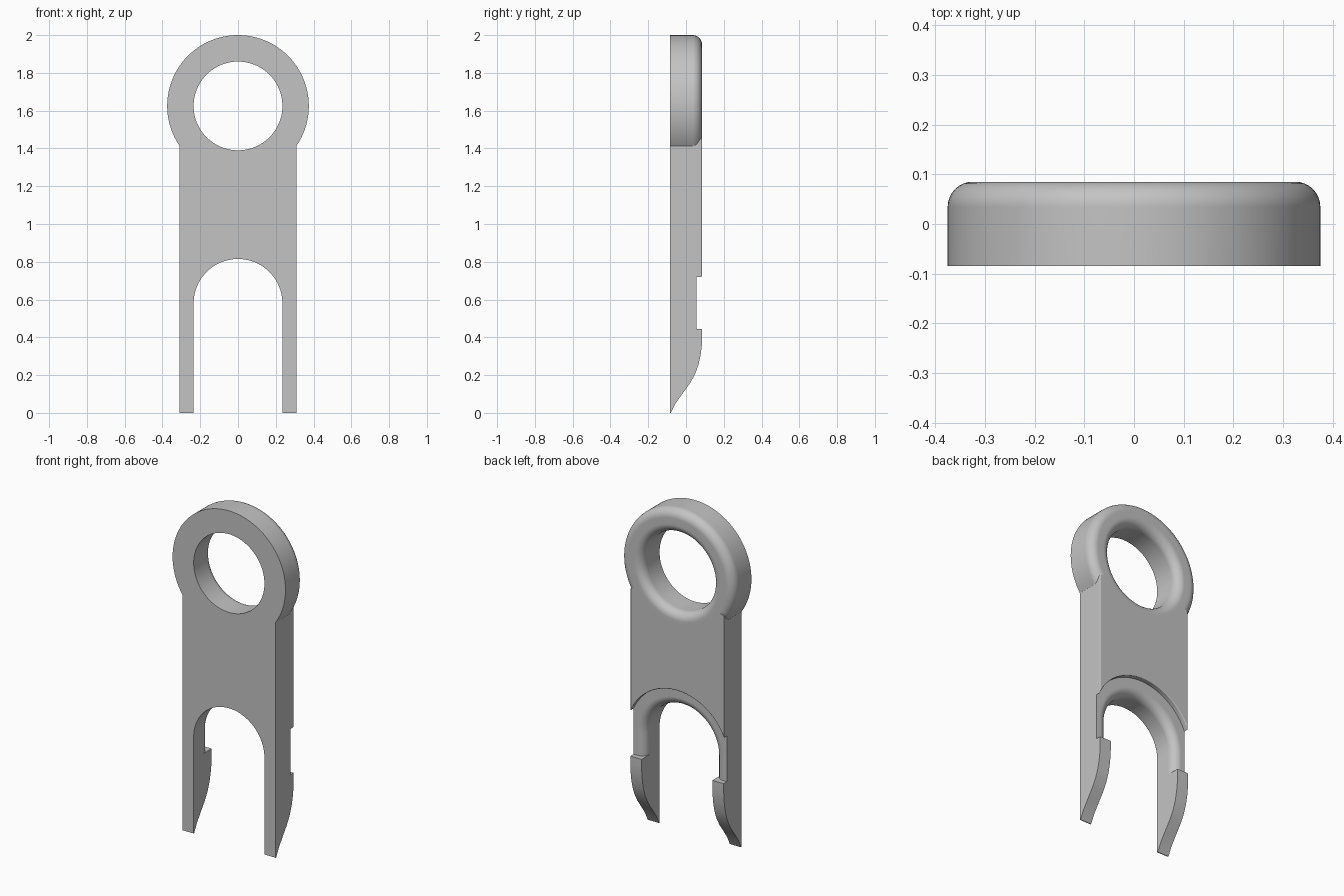
import bpy, bmesh
from math import sin, cos, pi, acos, radians
from mathutils import Vector

cube = bpy.data.objects.get("Cube")
if cube:
    bpy.data.objects.remove(cube, do_unlink=True)

FRONT, BACK, RECESS = -0.085, 0.085, 0.055
HALF_W, HOLE_R, RING_R = 0.31, 0.235, 0.375
RING_Z, ARCH_Z, LIP_R = 1.625, 0.58, 0.34

grey = bpy.data.materials.new("plain grey")
grey.use_nodes = True
grey.diffuse_color = (0.55, 0.55, 0.55, 1)
grey.node_tree.nodes["Principled BSDF"].inputs["Base Color"].default_value = (0.55, 0.55, 0.55, 1)


def arc(cz, r, a0, a1, n):
    angles = [a0 + (a1 - a0) * i / n for i in range(n + 1)]
    return [(r * cos(a), cz + r * sin(a)) for a in angles]


def finish(bm, name):
    bmesh.ops.recalc_face_normals(bm, faces=bm.faces)
    mesh = bpy.data.meshes.new(name)
    bm.to_mesh(mesh)
    bm.free()
    mesh.materials.append(grey)
    obj = bpy.data.objects.new(name, mesh)
    bpy.context.collection.objects.link(obj)
    return obj


def prism(name, points, direction, round_rule=None, radius=0.0):
    """Extrude a closed outline, then round the far edges picked by the rule."""
    bm = bmesh.new()
    face = bm.faces.new([bm.verts.new(p) for p in points])
    result = bmesh.ops.extrude_face_region(bm, geom=[face])
    far = {v for v in result["geom"] if isinstance(v, bmesh.types.BMVert)}
    bmesh.ops.translate(bm, verts=list(far), vec=direction)
    bmesh.ops.recalc_face_normals(bm, faces=bm.faces)
    if round_rule:
        edges = [e for e in bm.edges if set(e.verts) <= far
                 and round_rule((e.verts[0].co + e.verts[1].co) / 2)]
        bmesh.ops.bevel(bm, geom=edges, offset=radius, segments=6,
                        profile=0.5, affect="EDGES", clamp_overlap=True)
    return finish(bm, name)


def outline(bottom, inner_r):
    """Close an arched bottom with straight sides and a hollow under the ring."""
    top = arc(RING_Z, inner_r, radians(-30), radians(-150), 24)
    return bottom + [(HALF_W, 1.45)] + top + [(-HALF_W, 1.45)]


# Forked body, with the inner rim of the arch rounded
fork = [(-HALF_W, 0.4), (-HOLE_R, 0.4)] + arc(ARCH_Z, HOLE_R, pi, 0, 40)
fork += [(HOLE_R, 0.4), (HALF_W, 0.4)]
body = prism("forked_body", [(x, FRONT, z) for x, z in outline(fork, 0.3)],
             Vector((0, RECESS - FRONT, 0)),
             lambda m: abs(m.x) < HOLE_R + 0.01 and m.z < 0.9, 0.05)

# Raised back plate with a curved lip above the arch
a = acos(HALF_W / LIP_R)
plate = prism("back_plate",
              [(x, 0, z) for x, z in outline(arc(ARCH_Z, LIP_R, pi - a, a, 36), 0.304)],
              Vector((0, BACK, 0)), lambda m: m.z < 1.2, 0.013)

# Ring with both back rims rounded
fillet = 0.05
profile = [(HOLE_R, FRONT), (RING_R, FRONT)]
for centre, start in ((RING_R - fillet, 0), (HOLE_R + fillet, pi / 2)):
    for i in range(9):
        t = start + pi / 2 * i / 8
        profile.append((centre + fillet * cos(t), BACK - fillet + fillet * sin(t)))
bm = bmesh.new()
loop = [bm.verts.new((r, y, RING_Z)) for r, y in profile]
edges = [bm.edges.new((loop[i - 1], loop[i])) for i in range(len(loop))]
bmesh.ops.spin(bm, geom=loop + edges, cent=(0, 0, RING_Z), axis=(0, 1, 0),
               angle=2 * pi, steps=96, use_duplicate=False)
bmesh.ops.remove_doubles(bm, verts=bm.verts, dist=0.0001)
ring = finish(bm, "ring")

# Hooked leg tips with a curved taper
taper = [(-0.08, 0), (-0.055, 0.05), (-0.02, 0.1), (0.02, 0.155), (0.048, 0.205),
         (0.066, 0.255), (0.078, 0.31), (0.084, 0.36), (BACK, 0.4), (BACK, 0.445)]
hook = [(FRONT, 0)] + taper + [(FRONT, 0.445)]
tips = [prism(side + "_hook", [(x, y, z) for y, z in hook],
              Vector((HALF_W - HOLE_R, 0, 0)))
        for side, x in (("left", HOLE_R), ("right", -HALF_W))]

# Fuse all parts into one solid
bpy.ops.object.select_all(action="DESELECT")
bpy.context.view_layer.objects.active = body
body.select_set(True)
for part in [plate, ring] + tips:
    mod = body.modifiers.new("fuse", "BOOLEAN")
    mod.operation = "UNION"
    mod.solver = "EXACT"
    mod.object = part
    bpy.ops.object.modifier_apply(modifier=mod.name)
    bpy.data.objects.remove(part, do_unlink=True)

bpy.ops.object.shade_smooth_by_angle(angle=radians(30))
normals = body.modifiers.new("clean_shading", "WEIGHTED_NORMAL")
normals.keep_sharp = True
